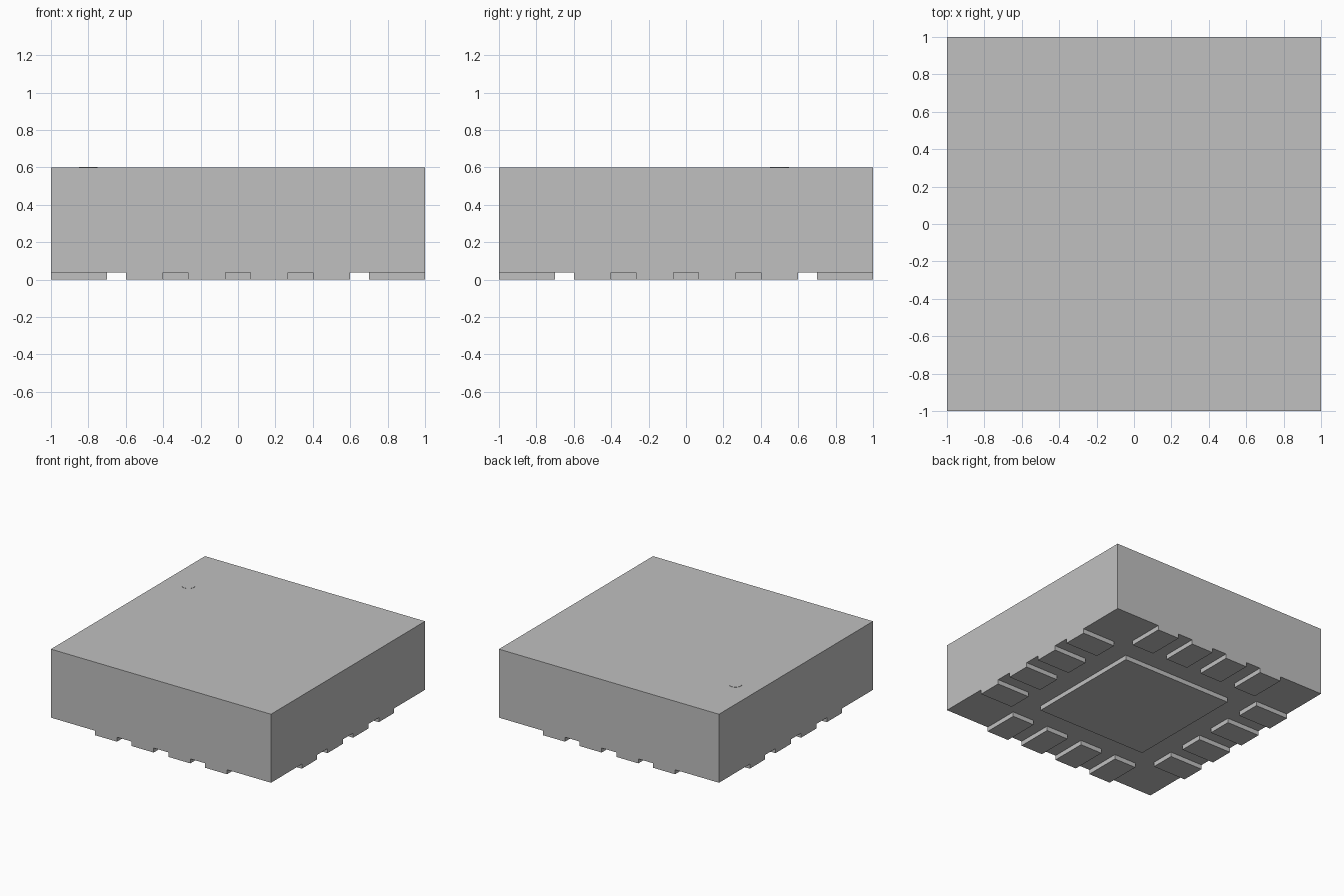
import bpy
import math
from mathutils import Matrix, Vector

cube = bpy.data.objects.get("Cube")
if cube:
    bpy.data.objects.remove(cube, do_unlink=True)

HEIGHT = 0.6
PAD_H = 0.037      # standoff of the contacts below the housing
PAD_W = 0.2
PAD_L = 0.3
PITCH = 1 / 3

grey = bpy.data.materials.new("light_grey")
grey.use_nodes = True
colour = (0.527, 0.527, 0.527, 1)
grey.diffuse_color = colour
grey.node_tree.nodes["Principled BSDF"].inputs["Base Color"].default_value = colour


def box(name, size, centre, turn=0.0):
    """Box with its size baked in, turned about the vertical axis."""
    bpy.ops.mesh.primitive_cube_add(size=1)
    ob = bpy.context.object
    ob.name = name
    place = (Matrix.Rotation(turn, 4, 'Z') @ Matrix.Translation(Vector(centre))
             @ Matrix.Diagonal((*size, 1)))
    ob.data.transform(place)
    ob.data.materials.append(grey)
    return ob


# Housing
box("housing", (2, 2, HEIGHT - PAD_H), (0, 0, (HEIGHT + PAD_H) / 2))

# Central heat pad
box("centre_pad", (1, 1, PAD_H), (0, 0, PAD_H / 2))

# Four contacts along each edge, flush with the housing sides
for side, label in enumerate(("front", "left", "back", "right")):
    for i in range(4):
        x = (i - 1.5) * PITCH
        box(f"{label}_contact_{i + 1}", (PAD_W, PAD_L, PAD_H),
            (x, -1 + PAD_L / 2, PAD_H / 2), side * math.pi / 2)

# Thin raised orientation dot on top
bpy.ops.mesh.primitive_cylinder_add(vertices=32, radius=0.05, depth=0.002,
                                    location=(-0.8, 0.5, HEIGHT + 0.001))
dot = bpy.context.object
dot.name = "orientation_dot"
dot.data.materials.append(grey)
bpy.ops.object.shade_smooth_by_angle()
